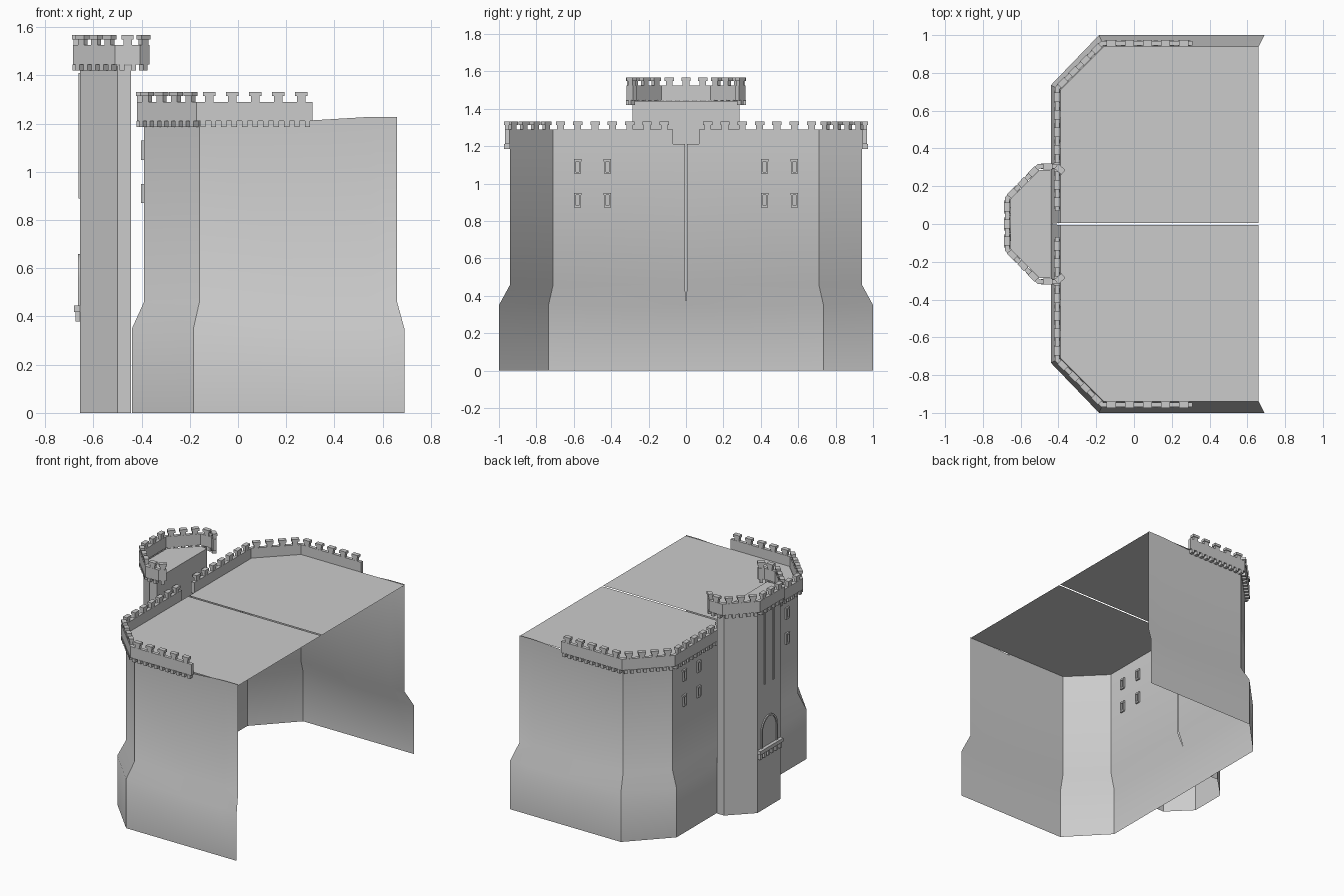
import bpy, bmesh, math
from mathutils import Vector, Matrix

if "Cube" in bpy.data.objects:
    bpy.data.objects.remove(bpy.data.objects["Cube"])

stone = bpy.data.materials.new("stone_grey")
stone.diffuse_color = (0.6, 0.6, 0.6, 1)
stone.use_nodes = True
stone.node_tree.nodes["Principled BSDF"].inputs["Base Color"].default_value = stone.diffuse_color


def finish(name, bm, angle=35):
    bmesh.ops.recalc_face_normals(bm, faces=bm.faces)
    mesh = bpy.data.meshes.new(name)
    bm.to_mesh(mesh)
    bm.free()
    mesh.materials.append(stone)
    obj = bpy.data.objects.new(name, mesh)
    bpy.context.collection.objects.link(obj)
    bpy.ops.object.select_all(action='DESELECT')
    obj.select_set(True)
    bpy.context.view_layer.objects.active = obj
    bpy.ops.object.shade_smooth_by_angle(angle=math.radians(angle))
    return obj


def loft(bm, rings, closed=False):
    rows = [[bm.verts.new(p) for p in r] for r in rings]
    for a, b in zip(rows, rows[1:]):
        n = len(a)
        for i in range(n if closed else n - 1):
            j = (i + 1) % n
            bm.faces.new((a[i], a[j], b[j], b[i]))
    return rows


def box(bm, centre, size, angle=0):
    m = (Matrix.Translation(centre) @ Matrix.Rotation(angle, 4, 'Z')
         @ Matrix.Diagonal((*size, 1)))
    bmesh.ops.create_cube(bm, size=1, matrix=m)


def offset(path, d):
    """Shift a 2D path sideways with mitred corners."""
    pts = [Vector(p) for p in path]
    out = []
    for i, p in enumerate(pts):
        dirs = []
        if i > 0:
            dirs.append((p - pts[i - 1]).normalized())
        if i < len(pts) - 1:
            dirs.append((pts[i + 1] - p).normalized())
        norms = [Vector((v.y, -v.x)) for v in dirs]
        n = sum(norms, Vector((0, 0))).normalized()
        out.append(p + n * d / n.dot(norms[0]))
    return out


def along(path, step):
    """Evenly spaced points and headings on each straight of a path."""
    for a, b in zip(path, path[1:]):
        a, b = Vector(a), Vector(b)
        n = max(1, round((b - a).length / step))
        for i in range(n):
            yield a.lerp(b, (i + 0.5) / n), math.atan2(b.y - a.y, b.x - a.x)


def battlement(name, path, z):
    bm = bmesh.new()
    l, r = offset(path, 0.012), offset(path, -0.012)
    # parapet band
    rings = [[(*a, z), (*a, z + 0.08), (*b, z + 0.08), (*b, z)] for a, b in zip(l, r)]
    rows = loft(bm, rings, True)
    bm.faces.new(rows[0])
    bm.faces.new(rows[-1])
    # merlons with wider caps
    for p, ang in along(path, 0.088):
        box(bm, (p.x, p.y, z + 0.09), (0.036, 0.022, 0.03), ang)
        box(bm, (p.x, p.y, z + 0.113), (0.05, 0.032, 0.018), ang)
    # corbels
    for p, ang in along(path, 0.044):
        box(bm, (p.x, p.y, z - 0.012), (0.022, 0.03, 0.026), ang)
    return finish(name, bm)


# Main keep: two mirrored shells, open at the back end and underneath
TOP = [(0.66, 0.94, 1.228), (0.55, 0.94, 1.228), (0.3, 0.94, 1.213), (-0.16, 0.94, 1.21),
       (-0.39, 0.71, 1.21), (-0.39, 0.006, 1.21)]
BASE = [(0.69, 1.0), (0.55, 1.0), (0.3, 1.0), (-0.185, 1.0), (-0.44, 0.735), (-0.44, 0.0)]
for side, s in (("right", -1), ("left", 1)):
    bm = bmesh.new()
    rings = [[(x, s * y, z) for x, y in BASE] for z in (0, 0.35)]
    rings.append([(x, s * y, 0.46) for x, y, _ in TOP])
    rings.append([(x, s * y, z) for x, y, z in TOP])
    loft(bm, rings)
    finish(side + "_keep_wall", bm)

    # flat roof half
    bm = bmesh.new()
    pts = [(x, s * y, 1.222) for x, y, _ in TOP] + [(0.66, s * 0.006, 1.222)]
    bm.faces.new([bm.verts.new(p) for p in pts])
    finish(side + "_roof", bm)

    # parapet
    path = [(0.31, s * 0.957), (-0.167, s * 0.957), (-0.407, s * 0.717), (-0.407, s * 0.07)]
    battlement(side + "_battlement", path, 1.21)

    # narrow windows: jambs, lintel and sill through the wall
    bm = bmesh.new()
    for y in (0.42, 0.58):
        for z in (0.91, 1.09):
            for d in (-0.014, 0.014):
                box(bm, (-0.39, s * y + d, z), (0.024, 0.01, 0.07))
            box(bm, (-0.39, s * y, z + 0.034), (0.024, 0.04, 0.012))
            box(bm, (-0.39, s * y, z - 0.034), (0.024, 0.034, 0.012))
    finish(side + "_windows", bm)

# Half-octagon tower in front of the keep
half = [(-0.443, 0.285), (-0.5, 0.285), (-0.655, 0.13)]
plan = half + [(x, -y) for x, y in reversed(half)]
bm = bmesh.new()
rows = loft(bm, [[(x, y, z) for x, y in plan] for z in (0, 1.44)], True)
bm.faces.new(rows[1])
finish("tower", bm)

rim = [(-0.375, 0.275), (-0.41, 0.305), (-0.505, 0.305), (-0.672, 0.135)]
battlement("tower_battlement", rim + [(x, -y) for x, y in reversed(rim)], 1.445)

# Arched doorway with raised surround
arch = [(0.09, 0.43), (0.09, 0.56)]
arch += [(0.09 * math.cos(a), 0.56 + 0.1 * math.sin(a))
         for a in [math.pi * i / 10 for i in range(1, 10)]]
arch += [(-0.09, 0.56), (-0.09, 0.43)]
bm = bmesh.new()
inner = [(y * 0.88, 0.43 + (z - 0.43) * 0.95) for y, z in arch]
rings = [[(x, y, z) for y, z in c]
         for x, c in ((-0.655, arch), (-0.663, arch), (-0.663, inner), (-0.656, inner))]
rows = loft(bm, rings)
bm.faces.new(rows[-1])
finish("doorway", bm)

# Ledge below the doorway, carried on small brackets
bm = bmesh.new()
box(bm, (-0.667, 0, 0.432), (0.026, 0.26, 0.026))
for i in range(6):
    box(bm, (-0.664, -0.11 + i * 0.044, 0.4), (0.02, 0.022, 0.04))
finish("door_ledge", bm)

# Tall grooves framing the face above the door
bm = bmesh.new()
for y in (-0.05, 0.05):
    box(bm, (-0.657, y, 1.15), (0.008, 0.012, 0.52))
finish("tower_ribs", bm)
